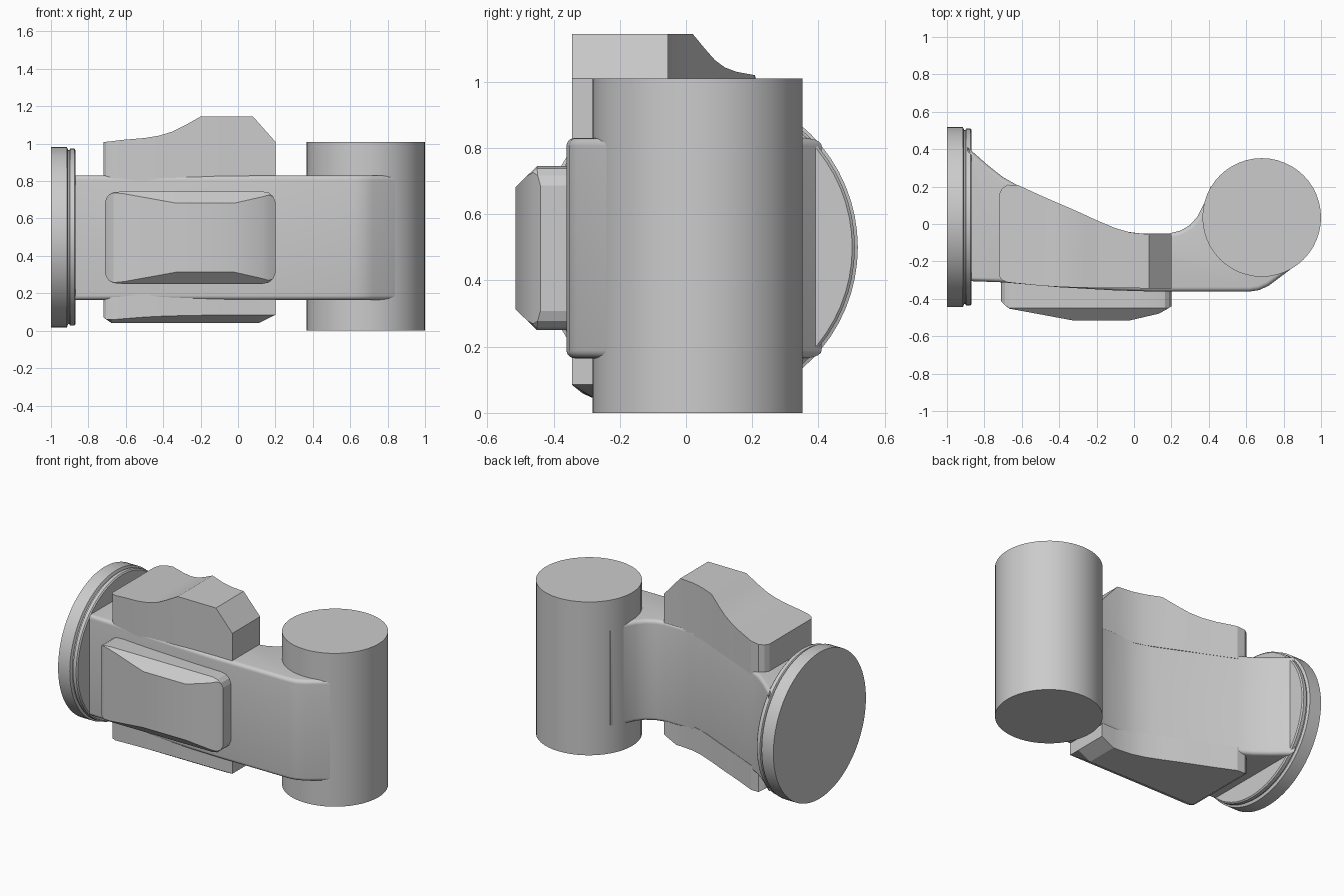
import bpy, bmesh, math
from mathutils import Matrix

cube = bpy.data.objects.get("Cube")
if cube:
    bpy.data.objects.remove(cube, do_unlink=True)

grey = bpy.data.materials.new("light_grey")
grey.use_nodes = True
grey.diffuse_color = (0.6, 0.6, 0.6, 1)
grey.node_tree.nodes["Principled BSDF"].inputs["Base Color"].default_value = (0.6, 0.6, 0.6, 1)


def finish(name, bm, angle=30, bevel=0):
    """Turn a bmesh into a grey object, optionally with rounded marked edges."""
    bmesh.ops.remove_doubles(bm, verts=bm.verts, dist=1e-4)
    bmesh.ops.recalc_face_normals(bm, faces=bm.faces)
    me = bpy.data.meshes.new(name)
    bm.to_mesh(me)
    bm.free()
    me.materials.append(grey)
    ob = bpy.data.objects.new(name, me)
    bpy.context.collection.objects.link(ob)
    bpy.ops.object.select_all(action='DESELECT')
    bpy.context.view_layer.objects.active = ob
    ob.select_set(True)
    if bevel:
        mod = ob.modifiers.new("rounded_edges", 'BEVEL')
        mod.width, mod.segments = bevel, 5
        mod.limit_method = 'WEIGHT'
        bpy.ops.object.modifier_apply(modifier=mod.name)
    bpy.ops.object.shade_smooth_by_angle(angle=math.radians(angle))
    return ob


def loft(name, sections, angle=20):
    """Skin closed rings of points and cap both ends."""
    bm = bmesh.new()
    rings = [[bm.verts.new(p) for p in s] for s in sections]
    n = len(rings[0])
    for a, b in zip(rings, rings[1:]):
        for i in range(n):
            j = (i + 1) % n
            bm.faces.new((a[i], a[j], b[j], b[i]))
    bm.faces.new(rings[0])
    bm.faces.new(rings[-1])
    return finish(name, bm, angle)


# Upright cylinder at the left end
bm = bmesh.new()
bmesh.ops.create_cone(bm, cap_ends=True, segments=48, radius1=0.317, radius2=0.317,
                      depth=1.01, matrix=Matrix.Translation((0.683, 0.035, 0.505)))
finish("upright_cylinder", bm)

# Round end flange, stepped along x
flange = [(-1, 0.482), (-0.915, 0.482), (-0.908, 0.465), (-0.902, 0.465),
          (-0.897, 0.473), (-0.875, 0.473), (-0.868, 0.465)]
loft("end_flange", [[(x, 0.037 + r * math.cos(t), 0.5 + r * math.sin(t))
                     for t in (k * math.tau / 64 for k in range(64))]
                    for x, r in flange], 30)

# Curved arm: plan outline pulled upward, top and bottom rims rounded
front = [(-0.89, -0.305), (-0.7, -0.312), (-0.4, -0.338), (-0.1, -0.355), (0.1, -0.361),
         (0.62, -0.361), (0.67, -0.353), (0.72, -0.33), (0.88, -0.21)]
back = [(0.7, 0.2), (0.41, 0.2), (0.375, 0.11), (0.34, 0.04), (0.3, -0.005), (0.25, -0.035),
        (0.19, -0.05), (0.03, -0.05), (-0.05, -0.04), (-0.15, -0.005), (-0.62, 0.205),
        (-0.7, 0.25), (-0.78, 0.313), (-0.85, 0.375), (-0.89, 0.41)]
bm = bmesh.new()
base = bm.faces.new([bm.verts.new((x, y, 0.165)) for x, y in front + back])
ext = bmesh.ops.extrude_face_region(bm, geom=[base], use_keep_orig=True)
for v in ext["geom"]:
    if isinstance(v, bmesh.types.BMVert):
        v.co.z = 0.83
weight = bm.edges.layers.float.new("bevel_weight_edge")
for e in bm.edges:
    a, b = e.verts
    if abs(a.co.z - b.co.z) < 0.01:
        e[weight] = 1
finish("arm", bm, 30, 0.05)

# Plan of the top and bottom pads: x, front y, back y, top z
pad = [(-0.72, -0.28, 0.16, 1.008), (-0.705, -0.3, 0.19, 1.01), (-0.675, -0.312, 0.21, 1.013),
       (-0.62, -0.318, 0.208, 1.02), (-0.5, -0.33, 0.153, 1.03), (-0.42, -0.335, 0.118, 1.043),
       (-0.35, -0.338, 0.088, 1.065), (-0.28, -0.34, 0.057, 1.1), (-0.2, -0.342, 0.02, 1.145),
       (-0.1, -0.343, -0.022, 1.145), (-0.02, -0.343, -0.045, 1.145),
       (0.08, -0.344, -0.055, 1.145), (0.2, -0.345, -0.055, 1.01)]
loft("top_pad", [[(x, f, 0.8), (x, b, 0.8), (x, b, z), (x, f, z)] for x, f, b, z in pad])


def bottom_section(x, f, b):
    # lower face flat, with cut ends and a sloped front edge
    low = 0.04 + max(0, x - 0.11) * 0.5 + max(0, -0.68 - x) * 0.8
    edge = max(low, 0.085 - (f + 0.345) * 0.8)
    return [(x, f, 0.2), (x, b, 0.2), (x, b, low), (x, -0.27, low), (x, f, edge)]


rows = [p[:3] for p in pad[:-1]] + [(0.11, -0.344, -0.055), (0.2, -0.345, -0.055)]
loft("bottom_pad", [bottom_section(*r) for r in rows])

# Front pad: x, half height, front y; upper and lower edges are chamfered
nose = [(-0.712, 0.185, -0.41), (-0.705, 0.21, -0.42), (-0.69, 0.23, -0.435),
        (-0.665, 0.243, -0.453), (-0.61, 0.2475, -0.463), (-0.33, 0.2475, -0.515),
        (-0.02, 0.2475, -0.515), (0.13, 0.2475, -0.48), (0.165, 0.24, -0.462),
        (0.188, 0.22, -0.448), (0.2, 0.19, -0.44)]


def nose_section(x, h, y):
    wall = max(y, -0.45)
    face = h - max(0, -0.45 - y) * 0.97
    half = [(-0.29, h), (wall, h), (y, face)]
    return [(x, a, 0.4975 + b) for a, b in half] + [(x, a, 0.4975 - b) for a, b in half[::-1]]


loft("front_pad", [nose_section(*n) for n in nose])
